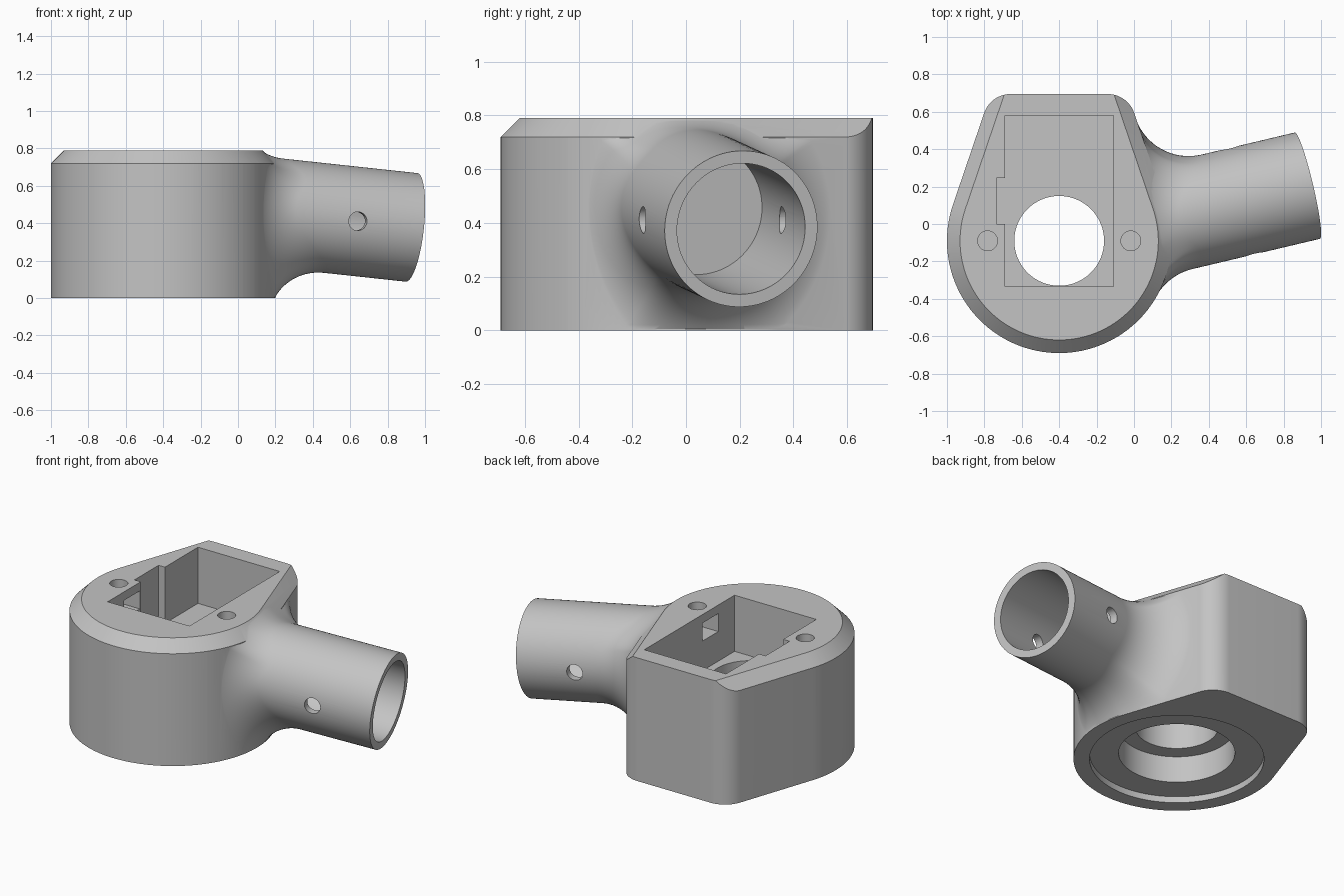
import bpy, bmesh, math
from math import sin, cos, pi, radians
from mathutils import Vector

cube = bpy.data.objects.get("Cube")
if cube:
    bpy.data.objects.remove(cube, do_unlink=True)

grey = bpy.data.materials.new("light grey")
grey.use_nodes = True
COLOUR = (0.55, 0.55, 0.55, 1)
grey.diffuse_color = COLOUR
grey.node_tree.nodes["Principled BSDF"].inputs["Base Color"].default_value = COLOUR

# Main dimensions
C = Vector((-0.4, -0.09, 0))            # centre of the round housing
RAD, TOP, BACK = 0.6, 0.79, 0.695
TAPER = radians(18.8)                   # slant of the two straight sides
CHAMFER = 0.07
CHAMFER_Z = TOP - CHAMFER
E = Vector((0.927, 0.205, 0.378))       # centre of the tube mouth
D = Vector((1, 0.237, -0.108)).normalized()
SIDE = Vector((-D.y, D.x, 0)).normalized()
UP = D.cross(SIDE)
TUBE, BORE, FILLET = 0.292, 0.245, 0.3


def loft(name, rings):
    """Skin a list of equal rings of points and cap both ends."""
    bm = bmesh.new()
    rows = [[bm.verts.new(p) for p in ring] for ring in rings]
    n = len(rows[0])
    for a, b in zip(rows, rows[1:]):
        for i in range(n):
            j = (i + 1) % n
            bm.faces.new((a[i], a[j], b[j], b[i]))
    bm.faces.new(rows[0])
    bm.faces.new(rows[-1])
    bmesh.ops.recalc_face_normals(bm, faces=bm.faces)
    mesh = bpy.data.meshes.new(name)
    bm.to_mesh(mesh)
    bm.free()
    obj = bpy.data.objects.new(name, mesh)
    mesh.materials.append(grey)
    bpy.context.collection.objects.link(obj)
    return obj


def prism(name, points, z0, z1):
    return loft(name, [[(x, y, z) for x, y in points] for z in (z0, z1)])


def box(name, x0, x1, y0, y1, z0, z1):
    return prism(name, [(x0, y0), (x1, y0), (x1, y1), (x0, y1)], z0, z1)


def rod(name, start, end, radius, seg=64):
    axis = (end - start).normalized()
    u = axis.orthogonal().normalized()
    v = axis.cross(u)
    return loft(name, [[p + radius * (cos(2 * pi * i / seg) * u + sin(2 * pi * i / seg) * v)
                        for i in range(seg)] for p in (start, end)])


def combine(target, other, operation):
    mod = target.modifiers.new("combine", 'BOOLEAN')
    mod.operation = operation
    mod.solver = 'EXACT'
    mod.object = other
    bpy.ops.object.select_all(action='DESELECT')
    bpy.context.view_layer.objects.active = target
    target.select_set(True)
    bpy.ops.object.modifier_apply(modifier=mod.name)
    bpy.data.objects.remove(other, do_unlink=True)


def side_path(offset, y_end):
    """Open U path round the front, its straight sides running back to y_end."""
    r = RAD + offset
    angles = [pi - TAPER + (pi + 2 * TAPER) * i / 96 for i in range(97)]
    arc = [(C.x + r * cos(a), C.y + r * sin(a)) for a in angles]
    dx = (y_end - arc[0][1]) * math.tan(TAPER)
    return [(arc[0][0] + dx, y_end)] + arc + [(arc[-1][0] - dx, y_end)]


# Housing: round front, tapered sides, rounded back corners
outline = side_path(0, BACK)[1:-1]
corner_x = side_path(0, BACK)[-1][0]
CR = 0.15
setback = CR * math.tan((pi / 2 - TAPER) / 2)
for sign in (1, -1):
    cx = C.x + sign * (corner_x - setback - C.x)
    arc = [TAPER + (pi / 2 - TAPER) * i / 16 for i in range(17)]
    pts = [(cx + sign * CR * cos(a), BACK - CR + CR * sin(a)) for a in arc]
    outline += pts if sign > 0 else pts[::-1]
housing = prism("housing", outline, 0, TOP)

# Chamfer along the front and both sides of the top edge
section = [(0.03, CHAMFER_Z - 0.03), (0.03, 0.9), (CHAMFER_Z - 0.9, 0.9)]
paths = [side_path(off, 0.9) for off, z in section]
sweep = [[(*path[i], z) for path, (off, z) in zip(paths, section)]
         for i in range(len(paths[0]))]
combine(housing, loft("chamfer_cutter", sweep), 'DIFFERENCE')


def contact(p):
    """Nearest point to p on the chamfered housing, and the wall's outward normal."""
    q = Vector((p.x - C.x, p.y - C.y, 0))
    m = q.normalized()
    if math.atan2(q.y, q.x) > TAPER:
        m = Vector((cos(TAPER), sin(TAPER), 0))
    off = q.dot(m)
    skin = 0.002                        # keeps the blend just under the surface
    wall, low, shoulder, high = RAD - skin, skin, CHAMFER_Z - skin, TOP - skin
    inner = wall - CHAMFER
    # Position along the chamfer slope, from its shoulder up to the top face
    t = ((wall - off) + (p.z - shoulder)) / (2 * CHAMFER)
    if t <= 0:
        o, z = wall, min(max(p.z, low), shoulder)
    elif t < 1:
        o, z = wall - t * CHAMFER, shoulder + t * CHAMFER
    else:
        o, z = min(off, inner), high
    point = p + m * (o - off)
    point.z = z
    return point, m


# Arm: tube blended into the housing by a rolling-ball fillet
SEG, STEPS = 128, 16
columns = []
for i in range(SEG):
    n = cos(2 * pi * i / SEG) * SIDE + sin(2 * pi * i / SEG) * UP
    lo, hi = -1.0, 0.0
    for _ in range(40):
        mid = (lo + hi) / 2
        ball = E + D * mid + n * (TUBE + FILLET)
        if (ball - contact(ball)[0]).length < FILLET:
            lo = mid
        else:
            hi = mid
    ball = E + D * lo + n * (TUBE + FILLET)
    touch, m = contact(ball)
    toward = (touch - ball).normalized()
    column = [E + n * TUBE]
    for k in range(STEPS + 1):
        column.append(ball + FILLET * (-n).slerp(toward, k / STEPS))
    sunk = touch - m * 0.1
    sunk.z += (0.42 - sunk.z) * 0.2
    column += [sunk, E - D * 1.2 + n * 0.2]
    columns.append(column)
combine(housing, loft("arm", list(zip(*columns))), 'UNION')

# Tube bore and cross pin holes
combine(housing, rod("bore_cutter", E + D * 0.1, E - D * 0.70, BORE, 96), 'DIFFERENCE')
pin = E - D * 0.365 - Vector((0, 0, 0.005))
combine(housing, rod("pin_cutter", pin - SIDE * 0.4, pin + SIDE * 0.4, 0.05, 32), 'DIFFERENCE')

# Rectangular pocket with a side notch
FLOOR = 0.43
x0, x1, y0, y1, notch_x = -0.69, -0.11, -0.335, 0.58, -0.735
pocket = [(x0, y0), (x1, y0), (x1, y1), (x0, y1),
          (x0, 0.245), (notch_x, 0.245), (notch_x, 0), (x0, 0)]
combine(housing, prism("pocket_cutter", pocket, FLOOR, 1), 'DIFFERENCE')

# Stepped round opening: shallow recess, counterbore, through hole
for radius, depth in ((0.507, 0.04), (0.338, 0.21), (0.24, 0.6)):
    cutter = rod("opening_cutter", C - Vector((0, 0, 0.1)), C + Vector((0, 0, depth)), radius, 96)
    combine(housing, cutter, 'DIFFERENCE')

# Screw holes and the nut slots below them
combine(housing, box("slot_cutter", -0.86, 0.05, -0.17, -0.01, 0.62, 0.735), 'DIFFERENCE')
for sign in (-1, 1):
    p = C + Vector((sign * 0.383, 0, 0))
    cutter = rod("screw_cutter", p + Vector((0, 0, 0.66)), p + Vector((0, 0, 1)), 0.053, 32)
    combine(housing, cutter, 'DIFFERENCE')

bpy.ops.object.shade_smooth_by_angle(angle=radians(25))
